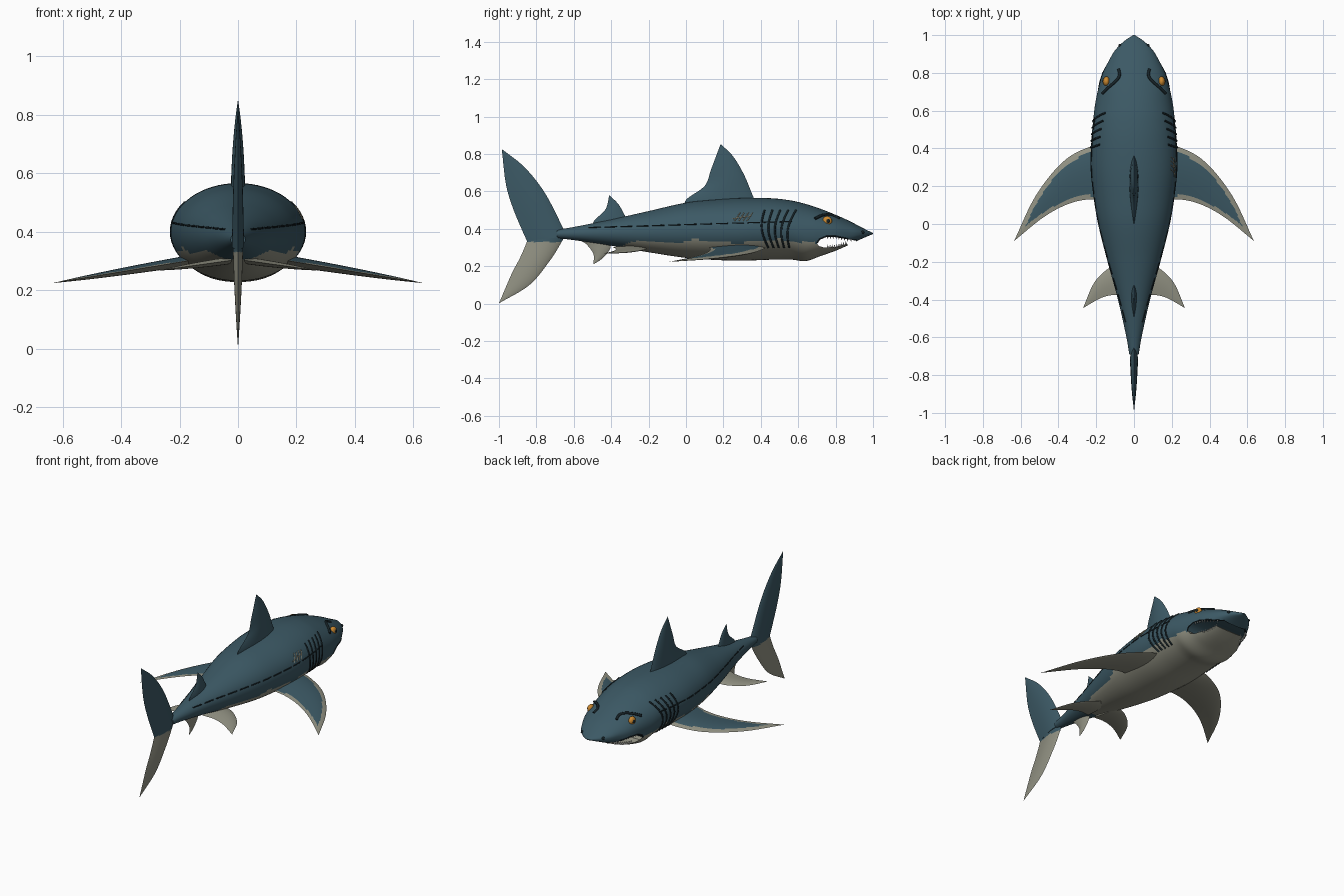
import bpy, bmesh
from math import sin, cos, pi, copysign
from mathutils import Vector

if "Cube" in bpy.data.objects:
    bpy.data.objects.remove(bpy.data.objects["Cube"])

def material(name, *color):
    m = bpy.data.materials.new(name)
    m.use_nodes = True
    m.diffuse_color = (*color, 1)
    m.node_tree.nodes["Principled BSDF"].inputs["Base Color"].default_value = (*color, 1)
    return m

SKIN = material("slate_blue_skin", .045, .10, .13)
BELLY = material("pale_belly", .29, .29, .23)
DARK = material("dark_line", .008, .016, .02)
AMBER = material("amber_eye", .6, .25, .03)
WHITE = material("tooth_white", .85, .85, .82)
SCAR = material("tan_scar", .34, .31, .22)

def smooth(ob, angle=.7):
    bpy.ops.object.select_all(action='DESELECT')
    ob.select_set(True)
    bpy.context.view_layer.objects.active = ob
    bpy.ops.object.shade_smooth_by_angle(angle=angle)

def finish(bm, name, mats, angle=.7):
    bmesh.ops.recalc_face_normals(bm, faces=bm.faces)
    me = bpy.data.meshes.new(name)
    bm.to_mesh(me)
    bm.free()
    ob = bpy.data.objects.new(name, me)
    bpy.context.collection.objects.link(ob)
    for m in mats:
        me.materials.append(m)
    smooth(ob, angle)
    return ob

def loft(rings):
    """Bridge closed rings of points and cap both ends."""
    bm = bmesh.new()
    loops = [[bm.verts.new(p) for p in ring] for ring in rings]
    for a, b in zip(loops, loops[1:]):
        for k in range(len(a)):
            n = (k + 1) % len(a)
            bm.faces.new((a[k], a[n], b[n], b[k]))
    bm.faces.new(loops[0])
    bm.faces.new(loops[-1])
    return bm

# Body profile: y, half width, top, bottom
KEYS = [(-.69, .025, .395, .35), (-.6, .04, .41, .34), (-.4, .085, .45, .31),
        (-.2, .14, .495, .275), (0, .19, .54, .245), (.15, .215, .556, .234),
        (.3, .23, .565, .23), (.45, .225, .564, .235), (.56, .215, .552, .236),
        (.64, .205, .533, .228), (.72, .188, .507, .255), (.8, .165, .475, .283),
        (.87, .13, .444, .314), (.92, .1, .418, .338), (.97, .05, .392, .36),
        (1, .004, .378, .372)]

def profile(y):
    i = max(k for k in range(len(KEYS) - 1) if KEYS[k][0] <= y or k == 0)
    a, b = KEYS[i], KEYS[i + 1]
    p, q = KEYS[max(i - 1, 0)], KEYS[min(i + 2, len(KEYS) - 1)]
    h = b[0] - a[0]
    t = (y - a[0]) / h
    out = []
    for c in (1, 2, 3):
        m0 = (b[c] - p[c]) / (b[0] - p[0]) * h
        m1 = (q[c] - a[c]) / (q[0] - a[0]) * h
        out.append(a[c] + t * m0 + t * t * (3 * (b[c] - a[c]) - 2 * m0 - m1)
                   + t ** 3 * (2 * (a[c] - b[c]) + m0 + m1))
    return out

def squareness(y):
    return 1 - .28 * min(max((y - .6) / .15, 0), 1)

def skin_point(y, z, side=1, lift=0):
    w, top, bot = profile(y)
    d = min(abs(z - (top + bot) / 2) / ((top - bot) / 2), 1)
    n = 2 if z > (top + bot) / 2 else 2 / squareness(y)
    return Vector((side * (w * (1 - d ** n) ** (1 / n) + lift), y, z))

def body_ring(y, seg=64):
    w, top, bot = profile(y)
    ring = []
    for k in range(seg):
        c, s = cos(2 * pi * k / seg), sin(2 * pi * k / seg)
        e = squareness(y) if s < 0 else 1
        ring.append((copysign(abs(c) ** e, c) * w, y,
                     (top + bot) / 2 + copysign(abs(s) ** e, s) * (top - bot) / 2))
    return ring

# Body with the open mouth cut through the head
MOUTH = [(.70, .325), (.715, .345), (.75, .36), (.8, .36), (.85, .35), (.91, .341),
         (.91, .29), (.875, .3), (.86, .321), (.8, .303), (.74, .3), (.71, .308)]
body = finish(loft([body_ring(-.69 + 1.69 * r / 120) for r in range(121)]), "body", [SKIN, BELLY])
cutter = finish(loft([[(x, y, z) for y, z in MOUTH] for x in (-.4, .4)]), "mouth_cutter", [SKIN])
mod = body.modifiers.new("mouth", 'BOOLEAN')
mod.object, mod.operation, mod.solver = cutter, 'DIFFERENCE', 'EXACT'
bpy.context.view_layer.objects.active = body
bpy.ops.object.modifier_apply(modifier="mouth")
bpy.data.objects.remove(cutter)

# Wavy border between back and belly
for f in body.data.polygons:
    y = f.center.y
    limit = .333 + .008 * sin(17 * y) + .005 * sin(41 * y) - .16 * max(-.2 - y, 0)
    f.material_index = int(f.center.z < limit and -.56 < y < .88)
smooth(body)

def along(pts, t):
    """Smooth path through a few points."""
    i = min(int(t * (len(pts) - 1)), len(pts) - 2)
    t = t * (len(pts) - 1) - i
    a, b = pts[i], pts[i + 1]
    m0 = (b - pts[i - 1]) / 2 if i else b - a
    m1 = (pts[i + 2] - a) / 2 if i + 2 < len(pts) else b - a
    return a + t * m0 + t * t * (3 * (b - a) - 2 * m0 - m1) + t ** 3 * (2 * (a - b) + m0 + m1)

def upright(y, z):
    return (0, y, z)

def fin(name, lead, trail, thick, pale, place=upright, normal=(1, 0, 0), span=36, half=20):
    lead, trail = ([Vector(place(*p)) for p in e] for e in (lead, trail))
    normal = Vector(normal).normalized()
    rings = []
    for i in range(span + 1):
        s = i / span
        ring = []
        for j in range(2 * half):
            u = min(j, 2 * half - j) / half
            lens = thick * (1 - s ** 2) * sin(pi * u ** .75) * (1 if j <= half else -1)
            ring.append(along(lead, s).lerp(along(trail, s), u) + normal * lens)
        rings.append(ring)
    bm = loft(rings)
    for k, f in enumerate(bm.faces):
        s, c = min((k // (2 * half) + .5) / span, 1), f.calc_center_median()
        edge = min((c - along(lead, s)).length, (c - along(trail, s)).length * 1.6)
        f.material_index = int(pale(c, edge, s, k % (2 * half) < half))
    bmesh.ops.remove_doubles(bm, verts=bm.verts, dist=.0002)
    finish(bm, name, [SKIN, BELLY], 1)

# Fins: leading edge, trailing edge, thickness, rule for the pale colour
fin("dorsal_fin", [(.4, .5), (.365, .56), (.31, .69), (.25, .79), (.185, .853)],
    [(0, .5), (0, .555), (.1, .63), (.135, .72), (.185, .853)], .026, lambda *a: False)
fin("rear_dorsal_fin", [(-.29, .42), (-.32, .46), (-.36, .53), (-.41, .58)],
    [(-.5, .41), (-.49, .445), (-.43, .505), (-.41, .58)], .015, lambda *a: False)
fin("tail_upper_lobe", [(-.64, .36), (-.665, .42), (-.757, .596), (-.864, .73), (-.985, .827)],
    [(-.85, .335), (-.875, .39), (-.925, .51), (-.963, .64), (-.985, .827)], .021,
    lambda *a: False)
fin("tail_lower_lobe", [(-.64, .385), (-.665, .33), (-.73, .227), (-.837, .1), (-1, .002)],
    [(-.85, .345), (-.855, .32), (-.89, .24), (-.933, .158), (-1, .002)], .018,
    lambda c, *a: c.z < .33)
fin("anal_fin", [(-.4, .32), (-.41, .285), (-.45, .24), (-.495, .21)],
    [(-.56, .335), (-.53, .315), (-.495, .265), (-.495, .21)], .012, lambda *a: True)
for side, label in ((1, "left"), (-1, "right")):
    fin("pectoral_fin_" + label,
        [(.1, .43), (.23, .41), (.375, .33), (.52, .15), (.635, -.09)],
        [(.1, .11), (.23, .13), (.35, .105), (.48, .035), (.635, -.09)], .018,
        lambda c, edge, s, up: not (up and edge > .034 and s < .88),
        lambda x, y: (side * x, y, .312 - .165 * (x - .1)), (side * .165, 0, 1))
    fin("pelvic_fin_" + label, [(.04, -.2), (.127, -.23), (.21, -.31), (.27, -.445)],
        [(.02, -.39), (.09, -.375), (.17, -.39), (.27, -.445)], .012, lambda *a: True,
        lambda x, y: (side * x, y, .305 - .14 * x), (side * .14, 0, 1))

def tube(name, lines, radius, mat):
    cu = bpy.data.curves.new(name, 'CURVE')
    cu.dimensions = '3D'
    cu.bevel_depth, cu.bevel_resolution, cu.use_fill_caps = radius, 1, True
    for pts in lines:
        sp = cu.splines.new('POLY')
        sp.points.add(len(pts) - 1)
        for p, q in zip(sp.points, pts):
            p.co = (*q, 1)
    cu.materials.append(mat)
    bpy.context.collection.objects.link(bpy.data.objects.new(name, cu))

def ball(name, loc, radius, mat, flat=1):
    bpy.ops.mesh.primitive_uv_sphere_add(segments=20, ring_count=12, radius=radius, location=loc)
    ob = bpy.context.object
    ob.name, ob.scale.x = name, flat
    ob.data.materials.append(mat)
    smooth(ob)

# Surface details, face and teeth on both sides
steps = [k / 12 for k in range(13)]
for side, label in ((1, "left"), (-1, "right")):
    tube("gill_slits_" + label, [[skin_point(.42 + .042 * g + (.02 - .014 * g) * t
         - .025 * sin(pi * t), .5 - .2 * t, side) for t in steps] for g in range(5)], .0055, DARK)
    tube("lateral_line_" + label, [[skin_point(y, .423 + .03 * y, side) for y in
         [-.52 + .085 * d + .065 * t for t in steps]] for d in range(13)], .0035, DARK)
    tube("brow_" + label, [[skin_point(.69 + .13 * t, .455 + .022 * sin(pi * t), side, .004)
                            for t in steps]], .008, DARK)
    tube("lip_" + label, [[skin_point(y, z, side) for y, z in MOUTH[:6]]], .004, DARK)
    eye = skin_point(.755, .442, side, -.004)
    ball("eye_" + label, eye, .026, AMBER, .7)
    ball("pupil_" + label, eye + Vector((side * .014, .004, 0)), .011, DARK, .6)
    ball("nostril_" + label, skin_point(.945, .382, side, -.002), .009, DARK)
    bm = bmesh.new()
    for row, way in ((MOUTH[2:6], -1), (MOUTH[8:11], 1)):
        path = [Vector((0, y, z)) for y, z in row]
        for k in range(9):
            q = along(path, .05 + .1 * k)
            p = skin_point(q.y, q.z, side, -.008)
            cone = bmesh.ops.create_cone(bm, segments=6, radius1=.006, radius2=0, depth=.02)
            for v in cone["verts"]:
                v.co = p + Vector((v.co.x, v.co.y, way * (v.co.z + .006)))
    finish(bm, "teeth_" + label, [WHITE], .3)

# Scars on one flank
tube("flank_scars", [[skin_point(.26 + .022 * k + .03 * t, .442 + .045 * t) for t in steps]
                     for k in range(4)]
     + [[skin_point(.25 + .1 * t, .455 + .015 * t) for t in steps]], .0025, SCAR)
